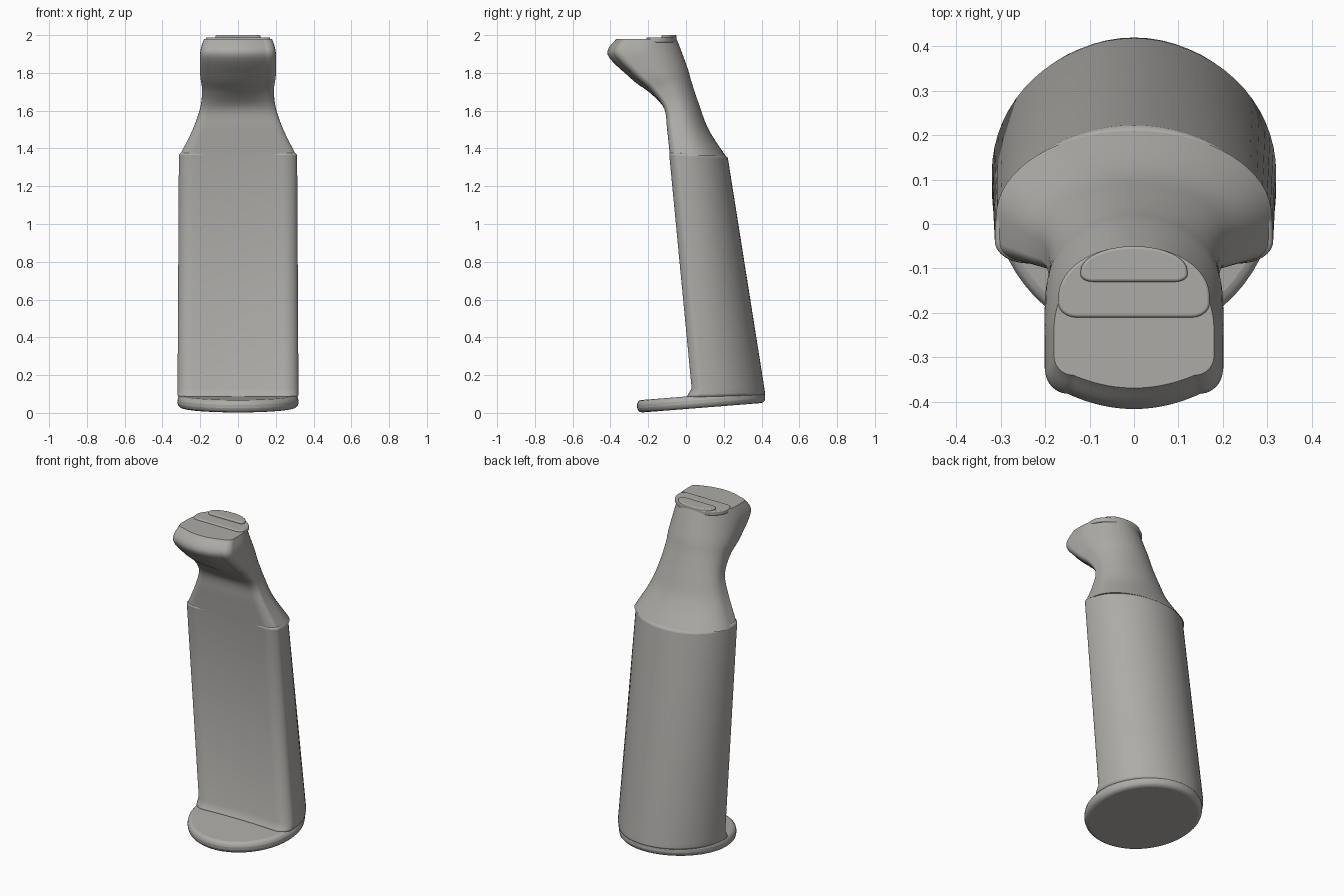
import bpy
import bmesh
import math
from mathutils import Matrix, Vector

if "Cube" in bpy.data.objects:
    bpy.data.objects.remove(bpy.data.objects["Cube"], do_unlink=True)

COLOUR = (0.42, 0.41, 0.39, 1)
grey = bpy.data.materials.new("warm grey")
grey.use_nodes = True
grey.diffuse_color = COLOUR
grey.node_tree.nodes["Principled BSDF"].inputs["Base Color"].default_value = COLOUR


def finish(name, bm, bevel=0):
    """Turn a bmesh into a smooth-shaded object with optional rounded rims."""
    bmesh.ops.recalc_face_normals(bm, faces=bm.faces)
    mesh = bpy.data.meshes.new(name)
    bm.to_mesh(mesh)
    bm.free()
    mesh.materials.append(grey)
    mesh.shade_smooth()
    mesh.set_sharp_from_angle(angle=math.radians(40))
    part = bpy.data.objects.new(name, mesh)
    bpy.context.collection.objects.link(part)
    if bevel:
        rounding = part.modifiers.new("rounded rims", 'BEVEL')
        rounding.width = bevel
        rounding.segments = 3
        rounding.limit_method = 'ANGLE'
        rounding.angle_limit = math.radians(50)


def d_outline(corner, side, dish=0, flat=0.76, steps=16):
    """Unit cross-section: dished or bulging front, rounded corners and a round back."""
    fractions = [step / steps for step in range(steps + 1)]
    front = [(flat * t, dish * (1 - t * t)) for t in fractions[:-1]]
    angles = [t * math.pi / 2 for t in fractions]
    bend = [(flat + (1 - flat) * math.sin(a), corner * (1 - math.cos(a))) for a in angles]
    back = [(math.cos(a), side + (1 - side) * math.sin(a)) for a in angles]
    half = front + bend + back
    mirrored = [(-x, depth) for x, depth in reversed(half[1:-1])]
    return half + mirrored


def smooth_path(points, steps=6):
    """Pass a flowing curve through a few control points."""
    points = [Vector(point) for point in points]
    padded = [points[0]] + points + [points[-1]]
    path = []
    for before, start, end, after in zip(padded, padded[1:], padded[2:], padded[3:]):
        leave, arrive = (end - before) / 2, (after - start) / 2
        for step in range(steps):
            t = step / steps
            ease = t * t * (3 - 2 * t)
            path.append(start.lerp(end, ease)
                        + leave * t * (1 - t) ** 2
                        - arrive * t * t * (1 - t))
    return path + [points[-1]]


def loft(name, outlines, front, back, widths, bevel=0):
    """Skin cross-sections that span from a front edge to a back edge."""
    bm = bmesh.new()
    rings = []
    for outline, near, far, width in zip(outlines, front, back, widths):
        ring = []
        for x, depth in outline:
            y, z = Vector(near).lerp(Vector(far), depth)
            ring.append(bm.verts.new((x * width, y, z)))
        rings.append(ring)
    for low, high in zip(rings, rings[1:]):
        for i in range(len(low)):
            bm.faces.new((low[i - 1], low[i], high[i], high[i - 1]))
    bm.faces.new(rings[0])
    bm.faces.new(rings[-1])
    finish(name, bm, bevel)


# Tilted oval foot that projects forward
foot = bmesh.new()
placement = (Matrix.Translation((0, 0.08, 0.06))
             @ Matrix.Rotation(math.radians(4.5), 4, 'X')
             @ Matrix.Diagonal((0.32, 0.34, 0.066, 1)))
bmesh.ops.create_cone(foot, cap_ends=True, segments=64, radius1=1, radius2=1,
                      depth=1, matrix=placement)
finish("foot_plate", foot, bevel=0.025)

# Leaning handle with a dished front, flared at the foot and ending at the shoulder
body_outline = d_outline(corner=0.16, side=0.22, dish=0.02)
loft("handle_body", [body_outline] * 3,
     front=[(0, 0.08), (0.03, 0.13), (-0.09, 1.38)],
     back=[(0.42, 0.09), (0.415, 0.13), (0.22, 1.36)],
     widths=[0.32, 0.32, 0.313], bevel=0.015)

# Neck that tapers from the shoulder and fans forward into the bulging head
neck_front = [(-0.085, 1.36), (-0.1, 1.5), (-0.115, 1.61), (-0.18, 1.7),
              (-0.27, 1.78), (-0.38, 1.9), (-0.34, 1.98)]
neck_back = [(0.21, 1.36), (0.12, 1.5), (0.07, 1.63), (0.03, 1.75),
             (0.01, 1.82), (-0.03, 1.93), (-0.05, 1.98)]
neck_widths = [(width, 0) for width in (0.31, 0.24, 0.2, 0.19, 0.2, 0.2, 0.18)]
front_path = smooth_path(neck_front)
bulges = [max(0, min(1, (z - 1.62) / 0.12)) for y, z in front_path]
loft("neck_and_head",
     [d_outline(corner=0.15, side=0.35, dish=-0.1 * bulge) for bulge in bulges],
     front_path, smooth_path(neck_back),
     [width.x for width in smooth_path(neck_widths)])

# Stepped pads on top of the head
for name, reach, base, top, width in (("top_pad", -0.21, 1.96, 1.988, 0.17),
                                      ("top_ridge", -0.13, 1.97, 2, 0.12)):
    loft(name, [d_outline(corner=0.2, side=0.3)] * 2,
         front=[(reach, base), (reach, top)],
         back=[(-0.05, base), (-0.05, top)],
         widths=[width, width], bevel=0.006)
